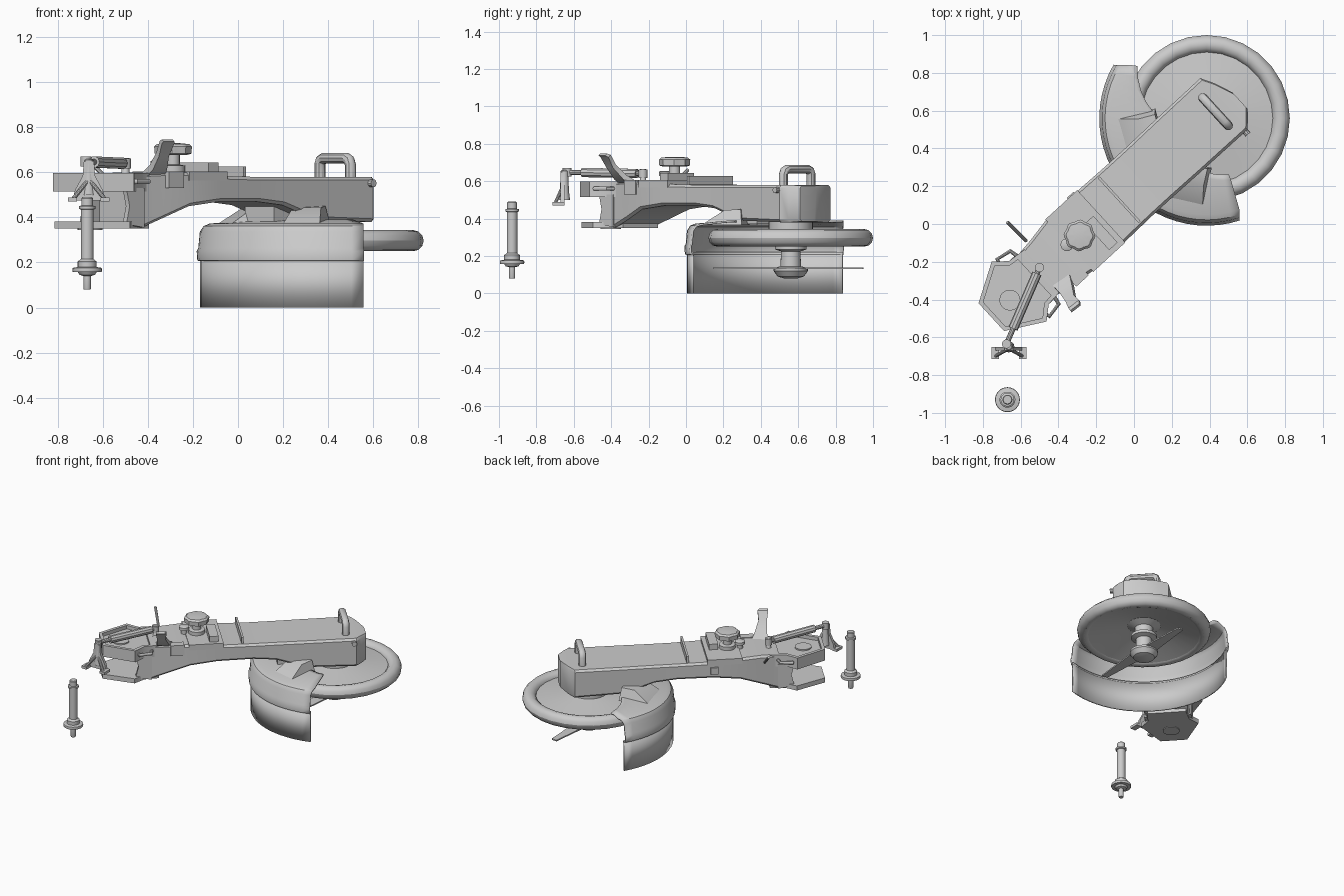
import bpy, bmesh, math
from mathutils import Matrix, Vector

if "Cube" in bpy.data.objects:
    bpy.data.objects.remove(bpy.data.objects["Cube"])

# Arm frame: u runs along the arm, w across it
ANG = math.radians(42.5)
ARM = Matrix.Rotation(ANG, 4, 'Z') @ Matrix.Translation((0, 0.147, 0))
WORLD = Matrix.Identity(4)
HUB = Vector((0.385, 0.56, 0))


def make(name, verts, faces, frame=WORLD):
    me = bpy.data.meshes.new(name)
    me.from_pydata([tuple(v) for v in verts], [], faces)
    bm = bmesh.new()
    bm.from_mesh(me)
    bmesh.ops.recalc_face_normals(bm, faces=bm.faces)
    bm.to_mesh(me)
    bm.free()
    me.transform(frame)
    ob = bpy.data.objects.new(name, me)
    bpy.context.collection.objects.link(ob)
    return ob


def loft(name, rings, frame=WORLD, caps=True, closed=True):
    n = len(rings[0])
    faces = [(i * n + j, i * n + (j + 1) % n, (i + 1) * n + (j + 1) % n, (i + 1) * n + j)
             for i in range(len(rings) - 1) for j in range(n if closed else n - 1)]
    if caps:
        faces += [tuple(range(n)), tuple((len(rings) - 1) * n + j for j in range(n))]
    return make(name, [v for r in rings for v in r], faces, frame)


def prism(name, pts, z0, z1, frame=WORLD):
    return loft(name, [[(x, y, z) for x, y in pts] for z in (z0, z1)], frame)


def box(name, x0, x1, y0, y1, z0, z1, frame=WORLD):
    return prism(name, [(x0, y0), (x1, y0), (x1, y1), (x0, y1)], z0, z1, frame)


def lathe(name, prof, centre, seg=24, frame=WORLD, caps=True):
    rings = [[(centre[0] + r * math.cos(2 * math.pi * k / seg),
               centre[1] + r * math.sin(2 * math.pi * k / seg), z) for k in range(seg)]
             for r, z in prof]
    return loft(name, rings, frame, caps)


def tube(name, pts, r, frame=WORLD):
    cu = bpy.data.curves.new(name, 'CURVE')
    cu.dimensions, cu.bevel_depth, cu.bevel_resolution = '3D', r, 3
    cu.use_fill_caps = True
    sp = cu.splines.new('POLY')
    sp.points.add(len(pts) - 1)
    for p, q in zip(sp.points, pts):
        p.co = (*q, 1)
    tmp = bpy.data.objects.new(name + "_path", cu)
    bpy.context.collection.objects.link(tmp)
    me = bpy.data.meshes.new_from_object(tmp.evaluated_get(bpy.context.evaluated_depsgraph_get()))
    bpy.data.objects.remove(tmp)
    me.transform(frame)
    ob = bpy.data.objects.new(name, me)
    bpy.context.collection.objects.link(ob)
    return ob


# Main arm housing: (u, centre, half width, bottom, top)
rings = []
for u, c, h, zb, zt in [(-.58, 0, .145, .35, .595), (-.46, 0, .16, .395, .60),
                        (-.32, 0, .185, .45, .60), (-.14, 0, .185, .47, .585),
                        (.1, 0, .18, .47, .58), (.25, 0, .18, .455, .58),
                        (.45, 0, .183, .39, .58), (.78, 0, .185, .38, .58),
                        (.815, -.015, .135, .38, .58), (.855, -.045, .06, .385, .575)]:
    b = min(.014, h * .3)
    rings.append([(u, c + s * y, z) for s, y, z in [
        (-1, h - b, zb), (1, h - b, zb), (1, h, zb + b), (1, h, zt - b),
        (1, h - b, zt), (-1, h - b, zt), (-1, h, zt - b), (-1, h, zb + b)]])
loft("arm_housing", rings, ARM)
box("arm_fin", .022, .036, -.16, .16, .56, .627, ARM)

# Grab handle and bolts at the arm's end
tube("grab_handle", [(.72, -.10, .56), (.72, -.10, .635), (.72, -.092, .655), (.72, -.072, .664),
                     (.72, .072, .664), (.72, .092, .655), (.72, .10, .635), (.72, .10, .56)], .025, ARM)
tube("end_bolt", [(.765, -.17, .552), (.765, -.205, .552)], .017, ARM)
box("side_lug", -.17, -.12, .165, .195, .50, .55, ARM)

# Hitch fork: two plates, raised rim, side walls and pin sockets
half = [(-.52, .145), (-.62, .155), (-.69, .215), (-.89, .10)]
hexa = half + [(u, -w) for u, w in reversed(half)]
prism("upper_hitch_plate", hexa, .515, .572, ARM)
prism("lower_hitch_plate", [(u, w * .88) for u, w in hexa], .35, .383, ARM)
cen = Vector((-.72, 0))
inner = [tuple(cen + (Vector(p) - cen) * .87) for p in hexa]
loft("hitch_rim", [[(x, y, z) for x, y in ring] for ring, z in
                   [(hexa, .56), (hexa, .597), (inner, .597), (inner, .56)]], ARM, caps=False)
for s in (-1, 1):
    wall = [(-.57, .355), (-.57, .53), (-.68, .53), (-.66, .45), (-.68, .37)]
    loft("fork_wall", [[(u, s * w, z) for u, z in wall] for w in (.13, .155)], ARM)
    tube("side_loop", [(-.57, s * .14, .56), (-.58, s * .19, .56), (-.66, s * .205, .56),
                       (-.67, s * .16, .56)], .011, ARM)
for name, z in (("upper_pin_socket", .565), ("lower_pin_socket", .345)):
    lathe(name, [(.055, z), (.055, z + .016)], (-.757, 0), 24, ARM)

# Separated hitch pin
lathe("hitch_pin", [(.015, .08), (.017, .085), (.017, .14), (.034, .145), (.042, .157), (.064, .158),
                    (.066, .165), (.064, .176), (.042, .18), (.042, .205), (.034, .21), (.028, .215),
                    (.028, .435), (.036, .438), (.036, .45), (.026, .453), (.026, .485), (.022, .49)],
      (-.67, -.93), 24)

# Hydraulic cylinder and its bracket
a, b = Vector((-.50, -.23, .64)), Vector((-.675, -.635, .648))
tube("cylinder_body", [a.lerp(b, .08), a.lerp(b, .8)], .026)
tube("cylinder_rod", [a, b], .014)
for name, p in (("rear_eye", a), ("front_eye", b)):
    lathe(name, [(.024, p.z - .022), (.024, p.z + .022)], p, 16)
lathe("cylinder_anchor", [(.03, .58), (.017, .60), (.017, .665)], a, 12)
trap = [(-.735, .475), (-.59, .475), (-.60, .52), (-.635, .585), (-.64, .65), (-.685, .65), (-.69, .585), (-.725, .52)]
loft("bracket_plate", [[(x, y, z) for x, z in trap] for y in (-.67, -.65)])
lathe("bracket_post", [(.03, .50), (.024, .55), (.02, .655), (.014, .66)], (-.663, -.65), 12)
for x in (-.735, -.59):
    box("bracket_foot", x - .02, x + .02, -.715, -.65, .47, .488)
    tube("bracket_brace", [(x, -.70, .48), (-.663, -.66, .57)], .009)

# Clamp saddle and lobed hand knob
box("clamp_saddle", -.33, -.10, -.188, .188, .565, .605, ARM)
box("clamp_block", -.19, -.13, -.16, .03, .60, .645, ARM)
lathe("knob_stem", [(.055, .60), (.055, .63), (.03, .635), (.03, .69)], (-.254, .003), 20, ARM)
rings = []
for r, z in [(.06, .678), (.078, .684), (.08, .715), (.068, .726), (.03, .73)]:
    rings.append([(-.254 + r * (1 + .05 * math.cos(k * math.pi / 2)) * math.cos(k * math.pi / 16),
                   .003 + r * (1 + .05 * math.cos(k * math.pi / 2)) * math.sin(k * math.pi / 16), z)
                  for k in range(32)])
loft("hand_knob", rings, ARM)
lathe("small_knob", [(.02, .595), (.02, .625), (.034, .63), (.034, .65), (.025, .655)], (-.355, -.11), 16)

# Angled pedal lever and thin latch spike
side = Vector((.79, .61, 0))
rings = []
for p, w, t in [((-.38, -.30, .585), .055, .016), ((-.355, -.35, .62), .04, .016),
                ((-.335, -.40, .68), .028, .013), ((-.315, -.43, .735), .035, .01),
                ((-.31, -.445, .742), .03, .008)]:
    p, n = Vector(p), Vector((.35, -.45, -.5)).normalized() * t
    rings.append([p - side * w - n, p + side * w - n, p + side * w + n, p - side * w + n])
loft("pedal_lever", rings)
box("lever_lug", -.45, -.36, -.185, -.13, .53, .605, ARM)
tube("latch_spike", [(-.57, -.09, .56), (-.62, -.04, .61), (-.67, .01, .66)], .009)

# Wheel: thick round rim with a dished web, open underneath
R, r = .393, .047
lathe("wheel_rim", [(R + r * math.cos(t * math.pi / 6), .297 + r * math.sin(t * math.pi / 6))
                    for t in range(13)], HUB, 28, caps=False)
lathe("wheel_dish", [(.395, .25), (.365, .31), (.2, .33), (.09, .345), (.09, .335), (.2, .312), (.395, .25)],
      HUB, 28, caps=False)

# Spindle and flat cutting blade
lathe("spindle", [(.035, .08), (.07, .09), (.092, .12), (.092, .135), (.055, .145), (.052, .225),
                  (.085, .235), (.085, .255), (.06, .26), (.06, .31), (.12, .335), (.12, .40)], HUB, 24)
blade = [(.355, .15), (.395, .145), (.43, .46), (.43, .65), (.415, .945), (.375, .95), (.34, .65), (.34, .46)]
prism("cutting_blade", blade, .13, .139)

# Guard: swept cover with lip and hanging skirt; inner edge narrows at the tip
cover, skirt = [], []
for k in range(25):
    t = k / 24
    deg = 150 + t * 138
    inner_r = max(.27, .46 - .19 * (deg - 150) / 26) if deg < 260 else .27 + .05 * (deg - 260) / 28
    lean = -7 * max(0, 1 - t * 5) + 3.5 * max(0, t * 5 - 4)

    def ring(prof):
        out = []
        for q, z in prof:
            ang = math.radians(deg + lean * min(1, max(0, (.555 - q) / .09)))
            out.append(HUB + Vector((q * math.cos(ang), q * math.sin(ang), z)))
        return out
    cover.append(ring([(.545, .208), (.562, .212), (.564, .25), (.557, .262), (.55, .335), (.535, .358),
                       (.51, .368), (min(.5, inner_r + .03), .385), (inner_r, .385)]))
    skirt.append(ring([(.55, 0), (.55, .22)]))
for name, rs in (("guard_cover", cover), ("guard_skirt", skirt)):
    g = loft(name, rs, caps=False, closed=False)
    m = g.modifiers.new("thickness", 'SOLIDIFY')
    m.thickness, m.offset = .01, 0

# Guard mounts under the arm
prof = [(.47, .365), (.35, .445), (.26, .45), (.25, .365)]
for deg, w in ((195, .12), (257, .085)):
    t = Matrix.Translation(HUB) @ Matrix.Rotation(math.radians(deg), 4, 'Z')
    loft("guard_mount", [[(q, s * (w if z < .4 else w * .75), z) for q, z in prof] for s in (-1, 1)], t)
box("mount_plate", .27, .5, -.09, .10, .37, .47, ARM)

# Shading
bpy.ops.object.select_all(action='DESELECT')
for ob in bpy.context.scene.objects:
    ob.select_set(True)
    bpy.context.view_layer.objects.active = ob
bpy.ops.object.shade_smooth_by_angle(angle=math.radians(35))
